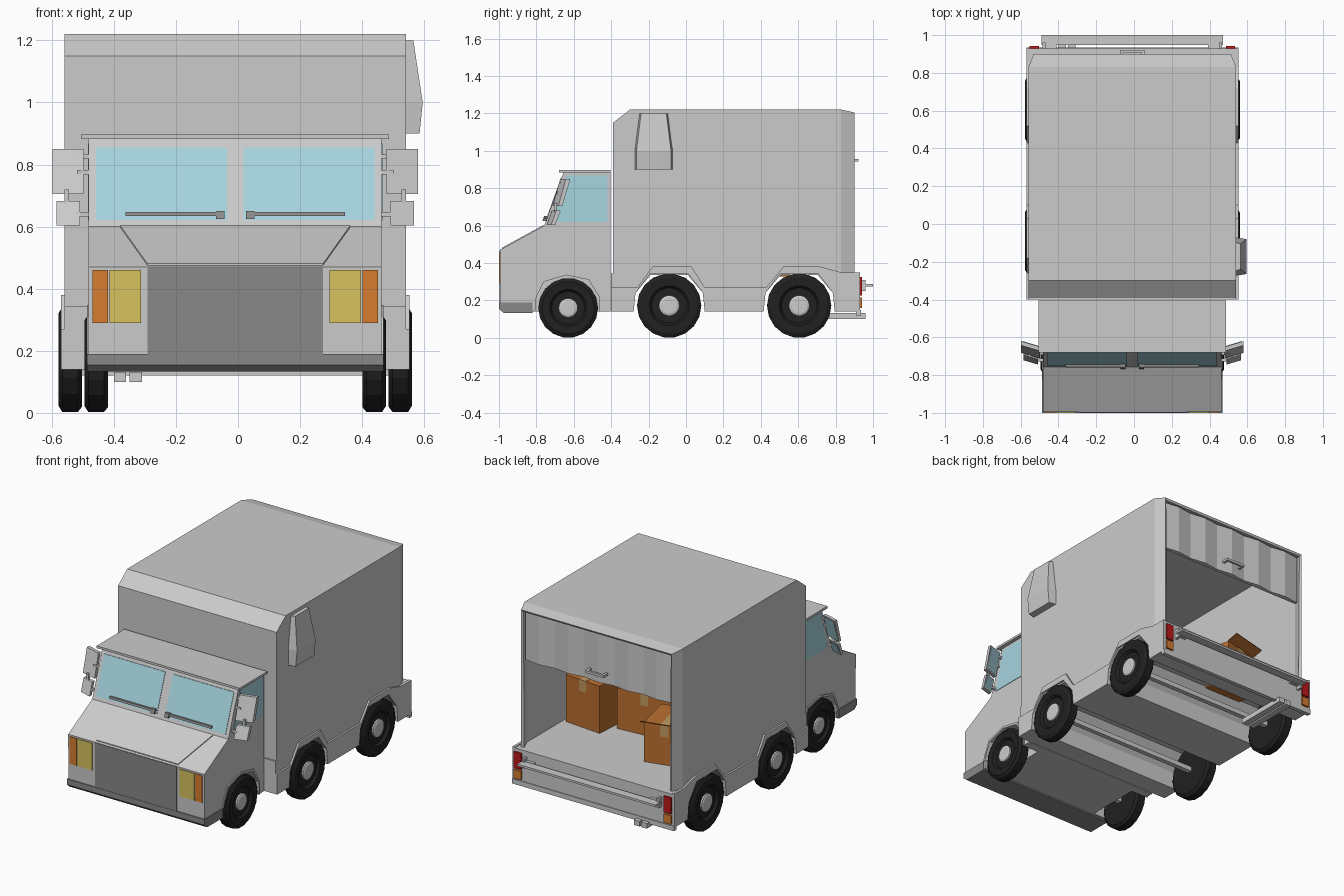
import bpy, bmesh, math
from mathutils import Matrix

if "Cube" in bpy.data.objects:
    bpy.data.objects.remove(bpy.data.objects["Cube"])

CX = -0.009  # truck centre line


def material(name, r, g, b):
    m = bpy.data.materials.new(name)
    m.diffuse_color = (r, g, b, 1)
    m.use_nodes = True
    m.node_tree.nodes["Principled BSDF"].inputs["Base Color"].default_value = m.diffuse_color
    return m


RUBBER = material("rubber", .015, .015, .015)
GLASS = material("glass", .38, .66, .74)
YELLOW = material("yellow_lamp", .68, .54, .11)
AMBER = material("amber_lamp", .68, .2, .03)
RED = material("red_lamp", .5, .01, .01)
CARD = material("cardboard", .5, .16, .03)
TAPE = material("tape", .55, .33, .12)
DARK = material("dark_grey", .25, .25, .25)


def mesh_object(name, verts, faces, mat=None):
    bm = bmesh.new()
    vs = [bm.verts.new((x + CX, y, z)) for x, y, z in verts]
    for f in faces:
        bm.faces.new([vs[i] for i in f])
    bmesh.ops.recalc_face_normals(bm, faces=bm.faces)
    me = bpy.data.meshes.new(name)
    bm.to_mesh(me)
    bm.free()
    ob = bpy.data.objects.new(name, me)
    bpy.context.collection.objects.link(ob)
    if mat:
        me.materials.append(mat)
    return ob


def prism(name, pts, x0, x1, mat=None):
    """Side profile (y, z) extruded across x."""
    n = len(pts)
    verts = [(x, y, z) for x in (x0, x1) for y, z in pts]
    faces = [range(n), range(n, 2 * n)]
    faces += [(i, (i + 1) % n, (i + 1) % n + n, i + n) for i in range(n)]
    return mesh_object(name, verts, faces, mat)


def box(name, x0, x1, y0, y1, z0, z1, mat=None):
    return prism(name, [(y0, z0), (y1, z0), (y1, z1), (y0, z1)], x0, x1, mat)


def lathe(name, profile, x, y, z, side, mat=None, n=18):
    """Profile of (radius, outward offset) spun around the axle."""
    verts, faces, k = [], [], len(profile)
    for i in range(n):
        a = 2 * math.pi * (i + .5) / n
        verts += [(side * (x + o), y + r * math.sin(a), z + r * math.cos(a)) for r, o in profile]
        j = (i + 1) % n
        faces += [(i * k + p, i * k + p + 1, j * k + p + 1, j * k + p) for p in range(k - 1)]
    faces += [[i * k for i in range(n)], [i * k + k - 1 for i in range(n)]]
    return mesh_object(name, verts, faces, mat)


def arch(yc, top):
    return [(yc + .19, .14), (yc + .18, .24), (yc + .10, top),
            (yc - .10, top), (yc - .18, .24), (yc - .19, .14)]


def screen_y(z):
    return -.757 + (z - .6) * .358


def screen_strip(z0, z1, out, depth):
    return [(screen_y(z0) - out, z0), (screen_y(z1) - out, z1),
            (screen_y(z1) + depth, z1), (screen_y(z0) + depth, z0)]


# Cab body with front wheel wells
cab = prism("cab", [(-.993, .15), (-.995, .47), (-.757, .60), (-.655, .885),
                    (-.405, .885), (-.405, .14), (-.80, .14)], -.472, .472)
well = [(-.81, .10), (-.80, .22), (-.76, .30), (-.64, .335), (-.52, .31), (-.465, .22), (-.46, .10)]
for s in (-1, 1):
    cutter = prism("wheel_well_cutter", well, s * .36, s * .6)
    cutter.hide_render = True
    mod = cab.modifiers.new("well", "BOOLEAN")
    mod.operation, mod.solver, mod.object = "DIFFERENCE", "EXACT", cutter
    bpy.context.view_layer.objects.active = cab
    bpy.ops.object.modifier_apply(modifier=mod.name)
    bpy.data.objects.remove(cutter)
    rim = [(-.82, .19), (-.81, .225), (-.77, .312), (-.64, .348), (-.51, .322), (-.453, .225), (-.45, .14)]
    prism("front_wheel_arch", rim + [(-.46, .14)] + well[-2:0:-1] + [(-.805, .19)], s * .465, s * .478)
box("cab_roof", -.496, .496, -.68, -.405, .883, .897)
prism("front_bumper", [(-1, .19), (-1, .155), (-.975, .133), (-.82, .133), (-.82, .19)], -.478, .478, DARK)
box("grille", -.283, .283, -.998, -.98, .188, .468, DARK)

# Raised hood panel
hood = [(x, y, z + d) for d in (-.01, .006) for x, y, z in
        ((-.283, -.985, .475), (.283, -.985, .475), (.37, -.762, .597), (-.37, -.762, .597))]
mesh_object("hood_panel", hood, [(0, 1, 2, 3), (4, 5, 6, 7), (0, 1, 5, 4), (1, 2, 6, 5), (2, 3, 7, 6), (3, 0, 4, 7)])

for s in (-1, 1):
    # Lamps
    box("headlight", s * .303, s * .405, -1, -.98, .29, .46, YELLOW)
    box("turn_signal", s * .41, s * .46, -1, -.98, .29, .46, AMBER)
    box("tail_light", s * .495, s * .545, .925, .942, .225, .325, RED)
    box("rear_turn_signal", s * .495, s * .545, .925, .942, .16, .215, AMBER)
    # Windows and wipers
    prism("windshield", screen_strip(.622, .855, .003, .01), s * .027, s * .449, GLASS)
    prism("side_window", [(-.712, .62), (-.642, .868), (-.42, .868), (-.42, .62)], s * .465, s * .475, GLASS)
    prism("wiper_blade", screen_strip(.635, .647, .016, -.004), s * .05, s * .354, DARK)
    prism("wiper_base", screen_strip(.625, .65, .02, 0), s * .035, s * .062, DARK)
    # Mirrors on their arms
    for label, x0, x1, y0, z0, y1, z1 in (("upper", .488, .589, -.70, .705, -.66, .85),
                                          ("lower", .50, .576, -.735, .603, -.707, .682)):
        for part, a, b, m, mat in (("mirror", 0, .022, 0, None), ("mirror_glass", .022, .025, .008, GLASS)):
            ob = prism(f"{label}_{part}", [(y0 + a, z0 + m), (y1 + a, z1 - m), (y1 + b, z1 - m), (y0 + b, z0 + m)],
                       s * (x0 + m), s * (x1 - m), mat)
            for v in ob.data.vertices:
                v.co.y += .3 * (abs(v.co.x - CX) - .53)
    box("mirror_post", s * .535, s * .55, -.705, -.69, .67, .72)
    for y, z in ((-.665, .825), (-.685, .775), (-.72, .64)):
        box("mirror_arm", s * .465, s * .51, y - .008, y + .008, z - .007, z + .007)

# Chassis with wheel tunnels right across, and the side skirts
prism("chassis", [(-.40, .14), (-.40, .345), (.93, .345), (.93, .14)] + arch(.605, .335) + arch(-.09, .335),
      -.5495, .5495)
skirt = [(-.40, .14), (-.40, .27), (-.26, .27), (-.18, .38), (.03, .38), (.10, .27), (.43, .27), (.52, .38),
         (.72, .38), (.83, .35), (.93, .35), (.93, .14)] + arch(.605, .345) + arch(-.09, .345)
for s in (-1, 1):
    prism("side_skirt", skirt, s * .545, s * .561)

# Cargo box: lofted shell, open at the rear and floored by the chassis
sections = [(-.39, .5495, 1.15), (-.30, .5495, 1.22), (.83, .5495, 1.22), (.90, .522, 1.205)]
verts, faces = [], [(0, 1, 2, 3)]
for y, w, zt in sections:
    verts += [(-w, y, .34), (-w, y, zt), (w, y, zt), (w, y, .34)]
for i in range(0, 12, 4):
    faces += [(i + j, i + j + 1, i + j + 5, i + j + 4) for j in range(3)]
cargo = mesh_object("cargo_box", verts, faces)
shell = cargo.modifiers.new("wall", "SOLIDIFY")
shell.thickness, shell.offset = .018, -1

# Half-raised corrugated door with handle
n, w = 10, .51
zig = [(-w + 2 * w * i / n, .872 + .014 * (i % 2)) for i in range(n + 1)]
ring = zig + [(w, .855), (-w, .855)]
k = len(ring)
mesh_object("roller_door", [(x, y, z) for z in (.885, 1.19) for x, y in ring],
            [range(k), range(k, 2 * k)] + [(i, (i + 1) % k, (i + 1) % k + k, i + k) for i in range(k)])
box("door_handle", -.065, .065, .908, .922, .942, .957)
for s in (-1, 1):
    box("handle_mount", s * .05, s * .065, .87, .91, .942, .957)

# Side air scoop
scoop = [(.54, -.25, 1.20), (.54, -.095, 1.20), (.574, -.24, 1.20), (.574, -.105, 1.20),
         (.54, -.275, 1.0), (.54, -.07, 1.0), (.604, -.265, 1.0), (.604, -.08, 1.0),
         (.54, -.275, .90), (.54, -.07, .90), (.594, -.265, .90), (.594, -.08, .90)]
mesh_object("air_scoop", scoop, [(0, 1, 3, 2), (8, 9, 11, 10)] + [
    f for i in (0, 4) for f in ((i, i + 2, i + 6, i + 4), (i + 2, i + 3, i + 7, i + 6),
                                (i + 3, i + 1, i + 5, i + 7), (i + 1, i, i + 4, i + 5))])

# Rear step and twin exhaust
box("rear_step", -.48, .48, .947, 1, .275, .288)
box("rear_sill", -.561, .561, .91, .935, .12, .15)
for s in (-1, 1):
    box("step_bracket", s * .46, s * .475, .925, .96, .25, .31)
    box("step_mount", s * .40, s * .475, .925, .95, .272, .29)
for x in (-.391, -.341):
    box("exhaust", x, x + .04, .62, .96, .10, .132)

# Wheels
for s in (-1, 1):
    for y, r, x in ((-.63, .16, .485), (-.09, .172, .569), (.605, .172, .569)):
        lathe("tire", [(r * .9, -.075), (r, -.062), (r, -.012), (r * .88, 0), (r * .62, -.002), (r * .55, -.018)],
              x, y, r, s, RUBBER)
        lathe("hub", [(r * .32, -.03), (r * .32, -.008), (r * .25, -.003)], x, y, r, s)
for y, x in ((-.63, .42), (-.09, .5), (.605, .5)):
    box("axle", -x, x, y - .015, y + .015, .155, .185)

# Cartons with tape
for x, y, w, d, h, a in ((.375, .35, .25, .27, .31, -5), (.05, .22, .36, .30, .27, 4), (-.25, .50, .25, .27, .26, 14)):
    spin = Matrix.Translation((x + CX, y, 0)) @ Matrix.Rotation(math.radians(a), 4, "Z") @ Matrix.Translation((-CX, 0, 0))
    top = .33 + h
    parts = [box("carton", -w / 2, w / 2, -d / 2, d / 2, .328, top, CARD),
             box("carton_tape", -.025, .025, -d / 2 - .002, d / 2 + .002, top - .07, top + .002, TAPE)]
    if a == 14:  # open flap
        parts.append(prism("carton_flap", [(d / 2 - .005, top), (d / 2 + .06, top + .03),
                                           (d / 2 + .06, top + .035), (d / 2 - .005, top + .006)],
                           -w / 2, w / 2, CARD))
    for ob in parts:
        ob.data.transform(spin)
